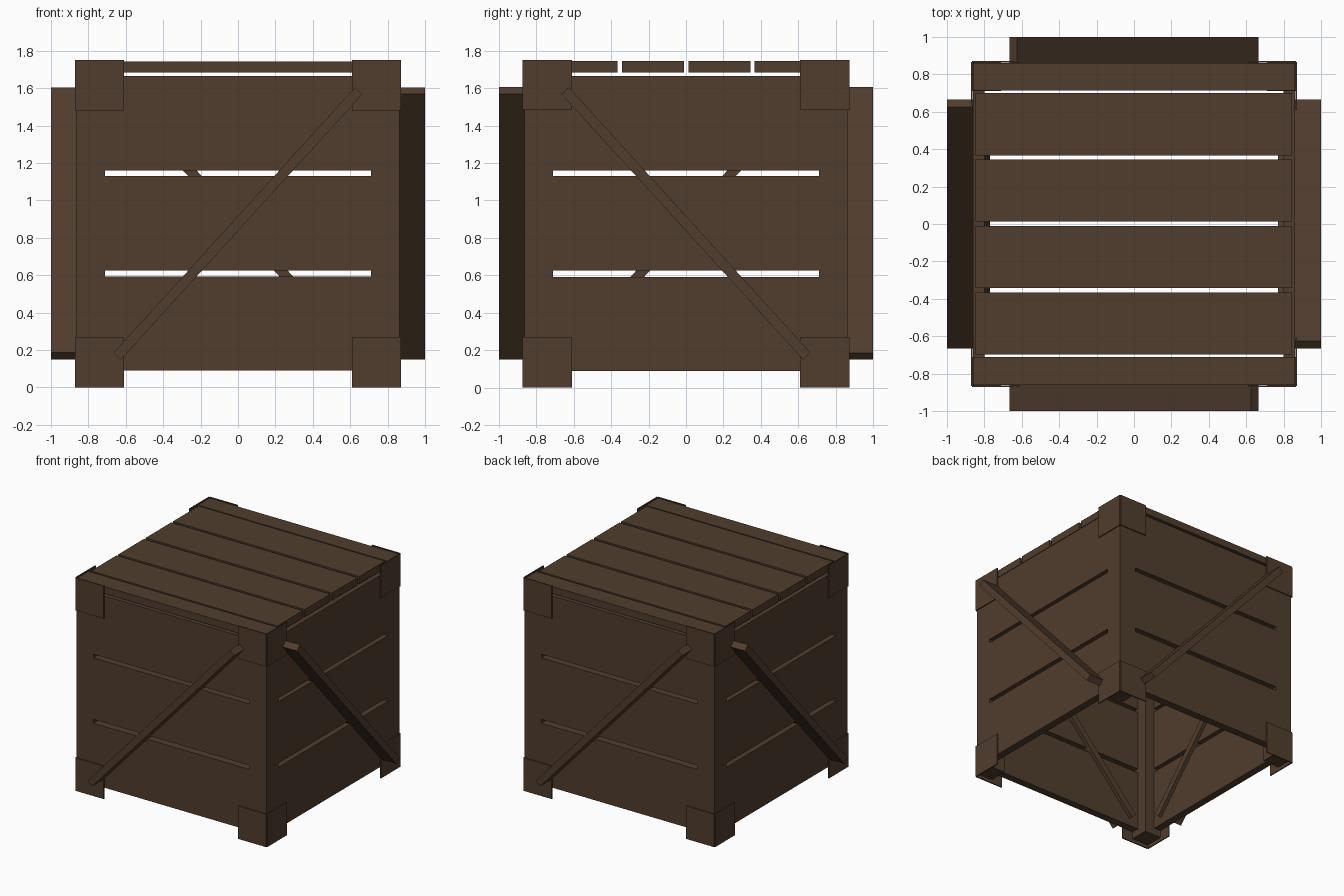
import bpy
import math
from mathutils import Matrix

if "Cube" in bpy.data.objects:
    bpy.data.objects.remove(bpy.data.objects["Cube"])

wood = bpy.data.materials.new("dark_brown_wood")
wood.diffuse_color = (0.082, 0.047, 0.027, 1)
wood.use_nodes = True
wood.node_tree.nodes["Principled BSDF"].inputs["Base Color"].default_value = wood.diffuse_color


def box(name, x, y, z, turn=Matrix.Identity(4)):
    """Box from (min, max) ranges, then turned about the origin."""
    bpy.ops.mesh.primitive_cube_add(size=1)
    ob = bpy.context.object
    ob.name = name
    ob.data.name = name
    size = Matrix.Diagonal((x[1] - x[0], y[1] - y[0], z[1] - z[0], 1))
    mid = Matrix.Translation(((x[0] + x[1]) / 2, (y[0] + y[1]) / 2, (z[0] + z[1]) / 2))
    ob.data.transform(turn @ mid @ size)
    ob.data.materials.append(wood)
    return ob


# Four sides, each modelled as the front and turned around z
for i in range(4):
    turn = Matrix.Rotation(i * math.pi / 2, 4, 'Z')

    # Corner post
    box("corner_post", (-0.863, -0.71), (-0.863, -0.71), (0.03, 1.70), turn)

    # Wall planks between the posts
    for z0, z1 in ((0.09, 0.592), (0.625, 1.13), (1.16, 1.665)):
        box("wall_plank", (-0.71, 0.71), (-0.862, -0.80), (z0, z1), turn)

    # Thin plates on the corners
    for x in ((-0.865, -0.61), (0.61, 0.865)):
        for z in ((0, 0.27), (1.482, 1.75)):
            box("corner_plate", x, (-0.872, -0.863), z, turn)

    # Diagonal brace passing through the wall; direction alternates
    slope = math.radians(47.7) * (1 if i % 2 == 0 else -1)
    tilt = Matrix.Translation((0, 0, 0.877)) @ Matrix.Rotation(-slope, 4, 'Y')
    box("diagonal_brace", (-0.959, 0.959), (-1.0, -0.77), (-0.027, 0.027), turn @ tilt)

# Lid planks
for y0, y1 in ((-0.697, -0.365), (-0.343, -0.01), (0.013, 0.345), (0.367, 0.70)):
    box("lid_plank", (-0.848, 0.845), (y0, y1), (1.683, 1.744))

# Narrow lid rails at front and back
for y in ((-0.862, -0.71), (0.713, 0.862)):
    box("lid_rail", (-0.862, 0.86), y, (1.684, 1.742))
